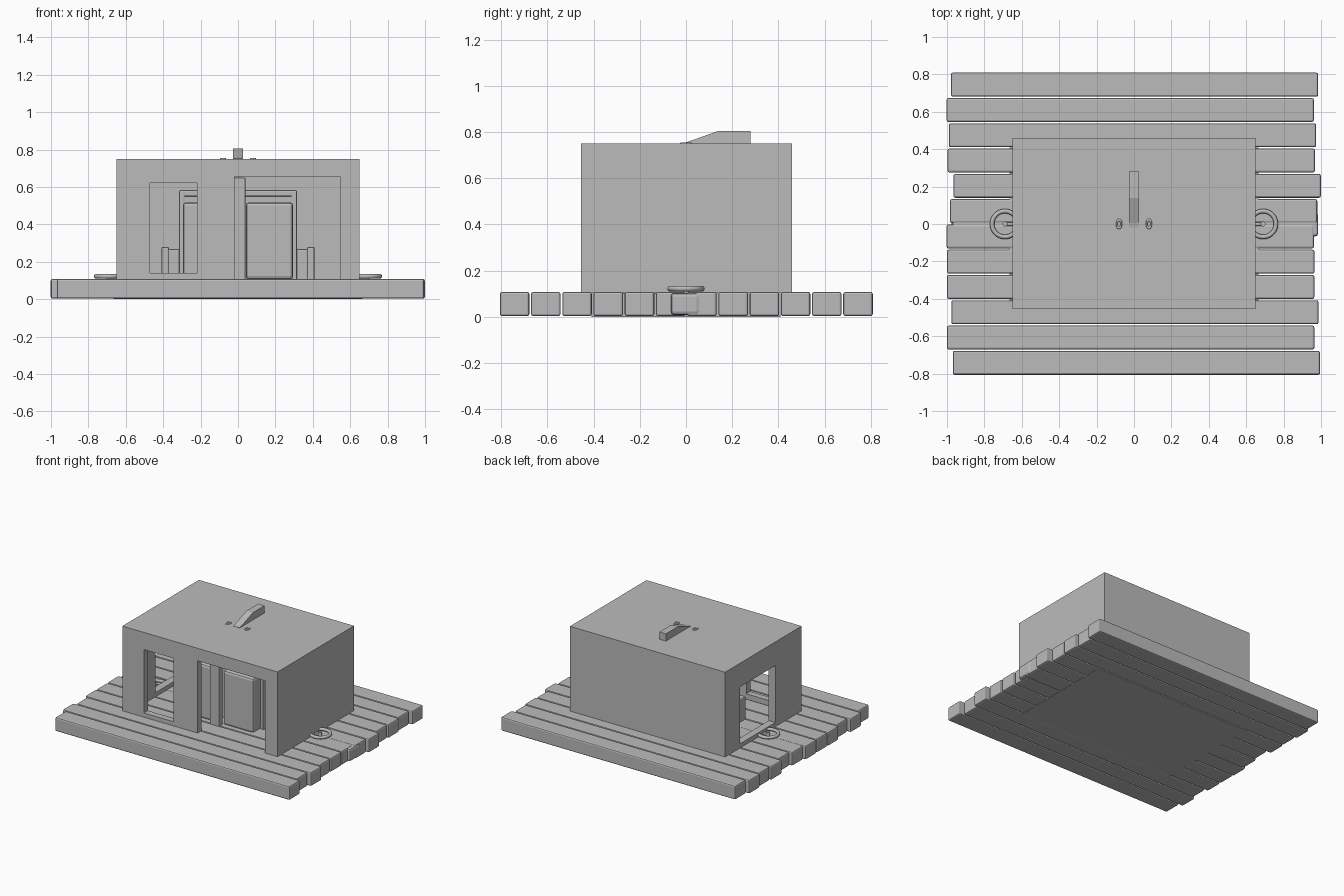
import bpy, math

if "Cube" in bpy.data.objects:
    bpy.data.objects.remove(bpy.data.objects["Cube"])

grey = bpy.data.materials.new("plain_grey")
grey.diffuse_color = (0.5, 0.5, 0.5, 1)
grey.use_nodes = True
grey.node_tree.nodes["Principled BSDF"].inputs["Base Color"].default_value = grey.diffuse_color


def finish(ob, name, bevel=0, segments=2):
    ob.name = name
    ob.data.materials.append(grey)
    if bevel:
        m = ob.modifiers.new("rounded_edges", "BEVEL")
        m.width = bevel
        m.segments = segments
    return ob


def box(name, x, y, z, bevel=0):
    """Box from (min, max) ranges on each axis."""
    bpy.ops.mesh.primitive_cube_add(size=1)
    ob = bpy.context.object
    for v in ob.data.vertices:
        for i, (lo, hi) in enumerate((x, y, z)):
            v.co[i] = lo if v.co[i] < 0 else hi
    return finish(ob, name, bevel)


def ring(name, loc, major, minor, scale=(1, 1, 1), rot=(0, 0, 0)):
    bpy.ops.mesh.primitive_torus_add(location=loc, rotation=rot, major_radius=major,
                                     minor_radius=minor, major_segments=32, minor_segments=10)
    ob = bpy.context.object
    ob.scale = scale
    bpy.ops.object.shade_smooth()
    return finish(ob, name)


# Deck planks, each shifted a little along its length
shifts = [.003, -.02, -.008, -.015, .017, -.002, -.02, -.017, -.018, .005, -.018, .013]
for i, s in enumerate(shifts):
    y = 0.745 - i * 0.1352
    box("deck_plank", (s - .982, s + .982), (y - .064, y + .064), (.003, .108), .01)
box("centre_beam", (-.975, .985), (-.066, .06), (.008, .104), .015)
box("base_slab", (-.665, .665), (-.41, .41), (0, .1))

# Cabin shell, hollowed and opened with hidden cutters
cabin = box("cabin", (-.65, .65), (-.455, .46), (.104, .75))
cuts = [
    ("interior_cutter", (-.595, .595), (-.408, .41), (.05, .70)),
    ("front_window_cutter", (-.47, -.22), (-.6, -.3), (.14, .62)),
    ("doorway_cutter", (-.02, .545), (-.6, -.3), (.04, .655)),
    ("side_window_cutter", (-.8, -.5), (-.14, .28), (.14, .57)),
]
for name, x, y, z in cuts:
    c = box(name, x, y, z)
    c.hide_render = True
    c.hide_viewport = True
    c.display_type = "WIRE"
    m = cabin.modifiers.new(name, "BOOLEAN")
    m.operation = "DIFFERENCE"
    m.solver = "EXACT"
    m.object = c

# Sloping roof vent, extruded from a side profile
profile = [(-.02, .745), (-.02, .752), (.005, .757), (.14, .805), (.28, .805), (.28, .745)]
n = len(profile)
verts = [(x, y, z) for x in (-.027, .027) for y, z in profile]
faces = [tuple(range(n))[::-1], tuple(range(n, 2 * n))]
faces += [(i, (i + 1) % n, (i + 1) % n + n, i + n) for i in range(n)]
me = bpy.data.meshes.new("roof_vent")
me.from_pydata(verts, [], [f[::-1] for f in faces])
vent = bpy.data.objects.new("roof_vent", me)
bpy.context.collection.objects.link(vent)
bpy.context.view_layer.objects.active = vent
bpy.ops.object.select_all(action="DESELECT")
vent.select_set(True)
bpy.ops.object.mode_set(mode="EDIT")
bpy.ops.mesh.select_all(action="SELECT")
bpy.ops.mesh.normals_make_consistent(inside=False)
bpy.ops.object.mode_set(mode="OBJECT")
finish(vent, "roof_vent")

# Central post and the cupboard or seat back behind the doorway
box("centre_post", (-.04, .04), (-.285, -.24), (.1, .65), .006)
box("back_panel", (-.29, .29), (-.14, -.11), (.1, .56))
box("frame_top", (-.315, .315), (-.15, -.09), (.55, .583), .006)

for s in (-1, 1):
    def side(a, b):
        return tuple(sorted((s * a, s * b)))

    # Inside parts on each half
    box("cushion_panel", side(.042, .295), (-.24, -.14), (.105, .518), .018)
    box("frame_side", side(.285, .315), (-.15, -.09), (.1, .575), .006)
    box("arm_rest", side(.31, .375), (-.13, .12), (.1, .268), .008)
    box("arm_outer", side(.37, .41), (-.13, .12), (.1, .28), .008)

    # Small loops poking through the roof
    ring("roof_loop", (s * .08, 0, .747), .013, .005, (1, 1.6, 1.5))

    # Deck hand wheels with a hub, foot and spoke
    ring("wheel_rim", (s * .69, 0, .122), .069, .012)
    bpy.ops.mesh.primitive_cylinder_add(vertices=20, radius=.013, depth=.03,
                                        location=(s * .69, 0, .118))
    finish(bpy.context.object, "wheel_hub")
    box("wheel_spoke", side(.63, .695), (-.01, .01), (.106, .124), .003)
